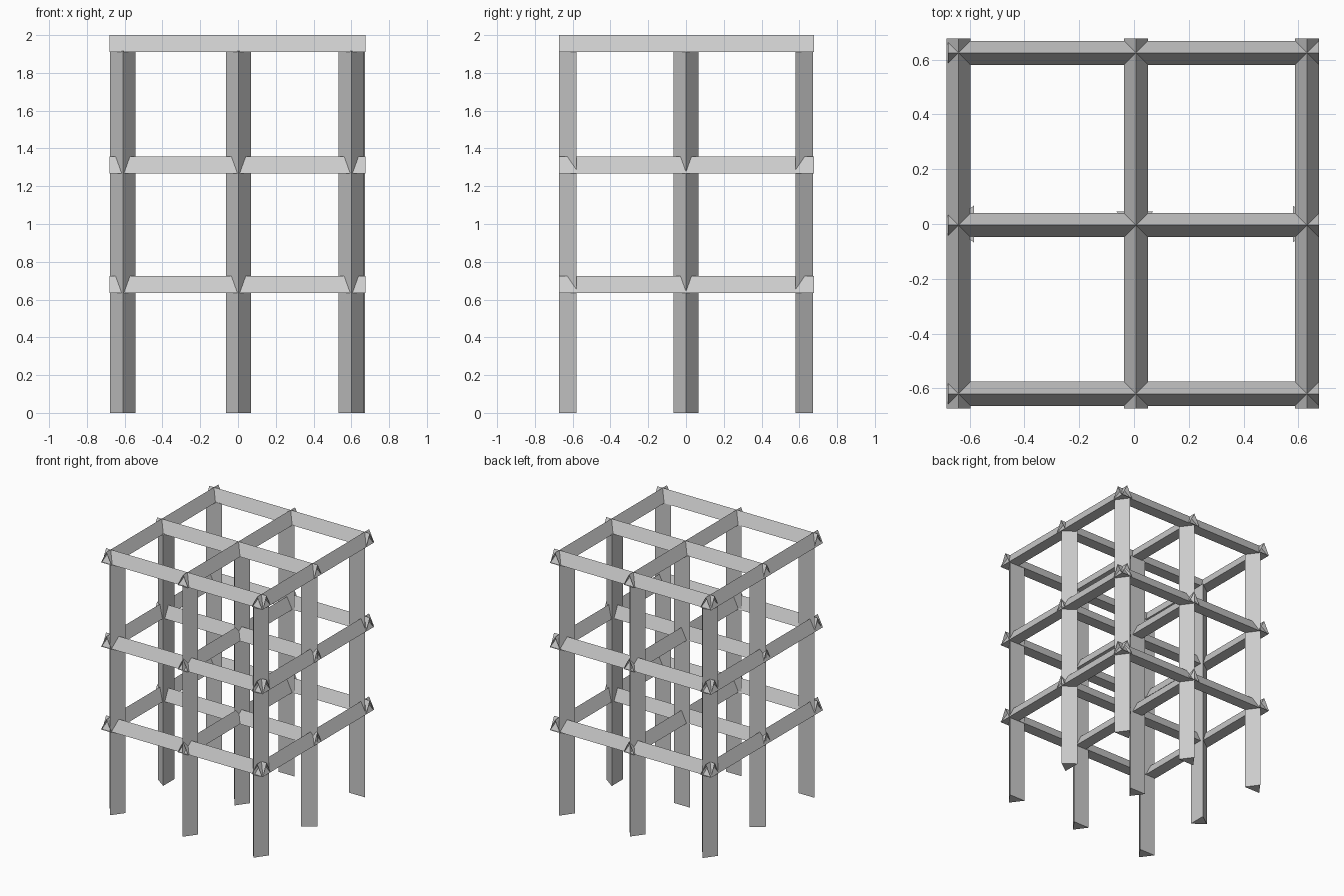
import bpy, bmesh
from mathutils import Matrix, Vector
from math import radians

if "Cube" in bpy.data.objects:
    bpy.data.objects.remove(bpy.data.objects["Cube"])


def tube(name, profile, length, matrix, caps):
    """Three-sided tube: profile in local XY, extruded along local Z."""
    bm = bmesh.new()
    lo = [bm.verts.new((x, y, 0)) for x, y in profile]
    hi = [bm.verts.new((x, y, length)) for x, y in profile]
    for i in range(3):
        j = (i + 1) % 3
        bm.faces.new((lo[i], lo[j], hi[j], hi[i]))
    if caps:
        bm.faces.new(lo[::-1])
        bm.faces.new(hi)
    bm.transform(matrix)
    me = bpy.data.meshes.new(name)
    bm.to_mesh(me)
    bm.free()
    ob = bpy.data.objects.new(name, me)
    bpy.context.collection.objects.link(ob)


def axes(x, y, z, origin):
    m = Matrix((x, y, z)).transposed().to_4x4()
    m.translation = Vector(origin)
    return m


# Beams: ridge-up triangles running both ways on three levels, open ended
beam = [(-0.044, 0), (0.044, 0), (0, 0.089)]
for level, z in enumerate((0.635, 1.268, 1.911)):
    for i, y in enumerate((-0.62, -0.004, 0.625)):
        tube(f"cross_beam_{level}_{i}", beam, 1.356,
             axes((0, 1, 0), (0, 0, 1), (1, 0, 0), (-0.68, y, z)), False)
    for i, x in enumerate((-0.641, 0.007, 0.632)):
        tube(f"depth_beam_{level}_{i}", beam, 1.351,
             axes((-1, 0, 0), (0, 0, 1), (0, 1, 0), (x, -0.673, z)), False)

# Posts: triangles with the ridge turned outward (angle 0 = ridge to the front)
post = [(0, -0.092), (0.067, 0), (-0.067, 0)]
posts = [(-0.61, -0.58, 0), (0.003, -0.58, 0), (0.6, -0.58, 0),
         (-0.61, 0.58, 180), (0.003, 0.58, 180), (0.6, 0.58, 180),
         (-0.585, 0, 270), (0.58, 0, 90), (0.003, 0.046, 0)]
for i, (x, y, a) in enumerate(posts):
    tube(f"post_{i}", post, 1.915,
         Matrix.Translation((x, y, 0)) @ Matrix.Rotation(radians(a), 4, 'Z'), True)
